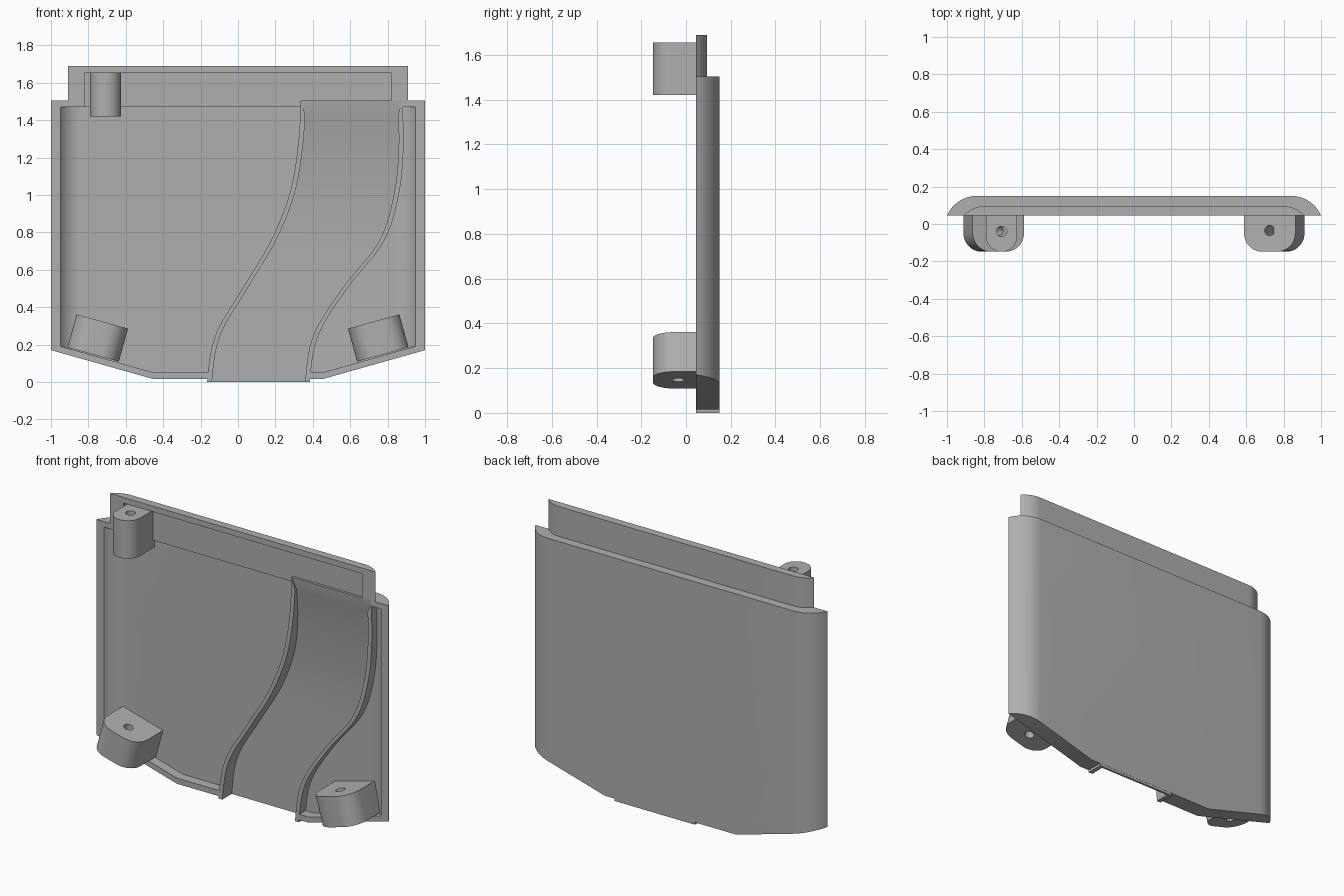
import bpy, bmesh, math
from mathutils import Matrix

cube = bpy.data.objects.get("Cube")
if cube:
    bpy.data.objects.remove(cube)

grey = bpy.data.materials.new("plain_grey")
grey.use_nodes = True
COLOR = (0.43, 0.43, 0.43, 1)
grey.diffuse_color = COLOR
grey.node_tree.nodes["Principled BSDF"].inputs["Base Color"].default_value = COLOR

FRONT, BACK, TOP = 0.045, 0.15, 1.505


def finish(name, bm):
    bmesh.ops.recalc_face_normals(bm, faces=bm.faces)
    mesh = bpy.data.meshes.new(name)
    bm.to_mesh(mesh)
    bm.free()
    mesh.materials.append(grey)
    ob = bpy.data.objects.new(name, mesh)
    bpy.context.collection.objects.link(ob)
    return ob


def prism(name, outline, z0, z1, keel=None):
    """Extrude an xy outline upward; keel trims both lower corners."""
    bm = bmesh.new()
    base = bm.faces.new([bm.verts.new((x, y, z0)) for x, y in outline])
    up = bmesh.ops.extrude_face_region(bm, geom=[base])["geom"]
    for v in up:
        if isinstance(v, bmesh.types.BMVert):
            v.co.z = z1
    if keel is not None:
        for side in (-1, 1):
            cut = bmesh.ops.bisect_plane(
                bm, geom=bm.verts[:] + bm.edges[:] + bm.faces[:], clear_outer=True,
                plane_co=(side * 0.45, 0, keel), plane_no=(side * 0.155, 0, -0.55))
            rim = [e for e in cut["geom_cut"] if isinstance(e, bmesh.types.BMEdge)]
            bmesh.ops.contextual_create(bm, geom=rim)
    return finish(name, bm)


def shell_outline(half, cx, cy, radius, extend=None, steps=14):
    """Flat back with rounded ends that meet the front plane."""
    end = math.asin((FRONT - cy) / radius)
    right = []
    for i in range(steps + 1):
        a = end + (math.pi / 2 - end) * i / steps
        right.append((cx + radius * math.cos(a), cy + radius * math.sin(a)))
    if extend is not None:
        right.insert(0, (half, extend))
    return right + [(-x, y) for x, y in reversed(right)]


def box(name, x0, x1, y0, y1, z0, z1):
    return prism(name, [(x0, y0), (x1, y0), (x1, y1), (x0, y1)], z0, z1)


def combine(target, tool, operation):
    mod = target.modifiers.new("combine", "BOOLEAN")
    mod.operation, mod.solver, mod.object = operation, "EXACT", tool
    tool.hide_render = True
    bpy.context.view_layer.objects.active = target
    bpy.ops.object.modifier_apply(modifier=mod.name)
    bpy.data.objects.remove(tool)


def smooth(ob):
    bpy.ops.object.select_all(action="DESELECT")
    ob.select_set(True)
    bpy.context.view_layer.objects.active = ob
    bpy.ops.object.shade_smooth_by_angle(angle=math.radians(25))


# S-shaped channel edges, sampled at equal heights
LEFT = [-0.165, -0.12, 0.025, 0.175, 0.275, 0.32, 0.335]
RIGHT = [0.385, 0.43, 0.585, 0.78, 0.86, 0.885, 0.88]


def edge_x(keys, z):
    t = min(max(z / TOP, 0), 1) * (len(keys) - 1)
    i = min(int(t), len(keys) - 2)
    t -= i
    p1, p2 = keys[i], keys[i + 1]
    p0 = keys[i - 1] if i else p1
    p3 = keys[i + 2] if i + 2 < len(keys) else p2
    m1, m2 = (p2 - p0) / 2, (p3 - p1) / 2
    return ((2 * t**3 - 3 * t**2 + 1) * p1 + (t**3 - 2 * t**2 + t) * m1
            + (3 * t**2 - 2 * t**3) * p2 + (t**3 - t**2) * m2)


def ribbon(name, heights, inset, front, back):
    """Loft a rectangular section along the S-shaped channel."""
    bm = bmesh.new()
    rings = []
    for z in heights:
        a, b = edge_x(LEFT, z) + inset(z), edge_x(RIGHT, z) - inset(z)
        corners = [(a, front), (b, front), (b, back(z)), (a, back(z))]
        rings.append([bm.verts.new((x, y, z)) for x, y in corners])
    for lo, hi in zip(rings, rings[1:]):
        for k in range(4):
            n = (k + 1) % 4
            bm.faces.new((lo[k], lo[n], hi[n], hi[k]))
    bm.faces.new(rings[0])
    bm.faces.new(rings[-1])
    return finish(name, bm)


def chute_depth(z):
    if z > 1.43:
        return 0.06 - 0.015 * (z - 1.43) / (TOP - 1.43)
    return 0.137 - 0.077 * (max(z - 0.65, 0) / 0.78) ** 2


# Curved back shell with a stepped lip on top
shell = prism("panel_shell", shell_outline(1.0, 0.84, -0.0245, 0.1745), 0.015, TOP, keel=0.015)
lip = prism("top_lip", shell_outline(0.91, 0.8, -0.051, 0.146), 1.48, 1.69)
combine(shell, lip, "UNION")

# Hollow front and shallow recess in the lip
hollow = prism("hollow_cutter", shell_outline(0.95, 0.84, -0.0245, 0.13, extend=-0.1),
               0.05, 1.47, keel=0.05)
combine(shell, hollow, "DIFFERENCE")
combine(shell, box("lip_cutter", -0.817, 0.817, -0.1, 0.06, 1.45, 1.655), "DIFFERENCE")

# Curved chute with raised ribs
levels = [TOP * i / 40 for i in range(41)]
ribs = ribbon("chute_ribs", levels, lambda z: 0, FRONT,
              lambda z: 0.149 if z < 0.7 else 0.149 - 0.025 * min(1, (z - 0.7) / 0.5))
combine(shell, ribs, "UNION")
cut_levels = [-0.02] + [1.43 * i / 40 for i in range(41)] + [TOP + 0.002]
chute = ribbon("chute_cutter", cut_levels,
               lambda z: 0.026 if z <= 1.431 else 0.001, -0.1, chute_depth)
combine(shell, chute, "DIFFERENCE")
smooth(shell)


# Screw bosses with rounded fronts and through holes
def boss(name, x, z, width, height, radius, back, tilt, hole_y):
    half, nose = width / 2, -0.148
    arc = []
    for i in range(11):
        a = math.pi / 2 * i / 10
        arc.append((half - radius + radius * math.cos(a), nose + radius - radius * math.sin(a)))
    outline = [(half, back)] + arc
    mirrored = [(-px, py) for px, py in reversed(outline)]
    if half - radius < 0.001:
        mirrored = mirrored[1:] if abs(mirrored[0][0]) < 0.001 else mirrored
    ob = prism(name, outline + mirrored, -height / 2, height / 2)
    circle = [(0.028 * math.cos(math.tau * i / 24), hole_y + 0.028 * math.sin(math.tau * i / 24))
              for i in range(24)]
    combine(ob, prism("hole_cutter", circle, -height, height), "DIFFERENCE")
    ob.data.transform(Matrix.Translation((x, 0, z)) @ Matrix.Rotation(tilt, 4, "Y"))
    smooth(ob)


boss("upper_boss", -0.708, 1.538, 0.165, 0.235, 0.08, 0.08, 0, -0.04)
for side, label in ((-1, "right"), (1, "left")):
    boss("lower_boss_" + label, side * 0.75, 0.235, 0.285, 0.183, 0.1, 0.112,
         side * math.radians(-15.5), -0.035)
